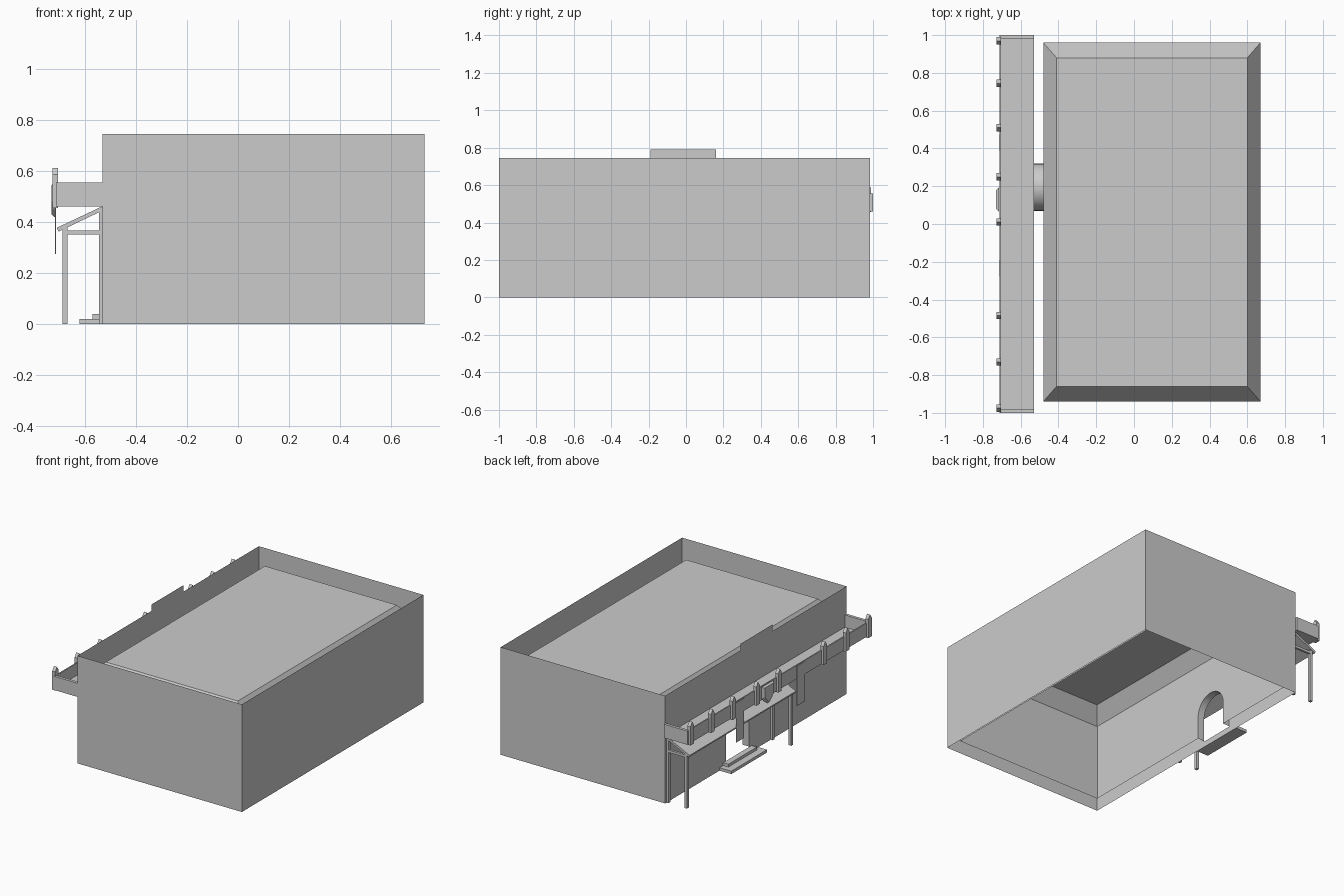
import bpy, bmesh, math

if "Cube" in bpy.data.objects:
    bpy.data.objects.remove(bpy.data.objects["Cube"])

grey = bpy.data.materials.new("plain_grey")
grey.diffuse_color = (0.6, 0.6, 0.6, 1)
grey.use_nodes = True
grey.node_tree.nodes["Principled BSDF"].inputs["Base Color"].default_value = grey.diffuse_color


def mesh_object(name, polys):
    """Object from a list of polygons, each a list of points."""
    bm = bmesh.new()
    for poly in polys:
        bm.faces.new([bm.verts.new(p) for p in poly])
    bmesh.ops.remove_doubles(bm, verts=bm.verts, dist=1e-5)
    bmesh.ops.recalc_face_normals(bm, faces=bm.faces)
    me = bpy.data.meshes.new(name)
    bm.to_mesh(me)
    bm.free()
    me.materials.append(grey)
    ob = bpy.data.objects.new(name, me)
    bpy.context.collection.objects.link(ob)
    return ob


def prism(name, a, b):
    """Solid between two matching outlines."""
    n = len(a)
    sides = [[a[i], a[(i + 1) % n], b[(i + 1) % n], b[i]] for i in range(n)]
    return mesh_object(name, [a, b] + sides)


def prism_y(name, outline, y0, y1):
    return prism(name, [(x, y0, z) for x, z in outline], [(x, y1, z) for x, z in outline])


def prism_x(name, outline, x0, x1):
    return prism(name, [(x0, y, z) for y, z in outline], [(x1, y, z) for y, z in outline])


def box(name, x0, x1, y0, y1, z0, z1):
    return prism_y(name, [(x0, z0), (x1, z0), (x1, z1), (x0, z1)], y0, y1)


X0, X1, Y0, Y1, H = -0.53, 0.73, -1.0, 0.985, 0.745      # outer walls
IX0, IX1, IY0, IY1 = -0.48, 0.67, -0.94, 0.96            # inner shell
IB, IE, IT = 0.045, 0.58, 0.68                           # shell base, eave, top
DY, DR, DS = 0.195, 0.125, 0.205                         # arched doorway


def arch(base):
    pts = [(DY - DR, base)]
    for i in range(17):
        a = math.pi * (1 - i / 16)
        pts.append((DY + DR * math.cos(a), DS + DR * math.sin(a)))
    return pts + [(DY + DR, base)]


# Outer walls: thin sheets, entrance side has the doorway and a raised parapet
entrance = [(Y0, 0)] + arch(0) + [(Y1, 0), (Y1, H), (0.16, H), (0.16, 0.79),
                                  (-0.19, 0.79), (-0.19, H), (Y0, H)]
mesh_object("outer_walls", [
    [(X0, y, z) for y, z in entrance],
    [(X1, Y0, 0), (X1, Y1, 0), (X1, Y1, H), (X1, Y0, H)],
    [(X0, Y0, 0), (X1, Y0, 0), (X1, Y0, H), (X0, Y0, H)],
    [(X0, Y1, 0), (X1, Y1, 0), (X1, Y1, H), (X0, Y1, H)],
])


# Inner shell with chamfered roof
def ring(x0, x1, y0, y1, z):
    return [(x0, y0, z), (x1, y0, z), (x1, y1, z), (x0, y1, z)]


low, eave = ring(IX0, IX1, IY0, IY1, IB), ring(IX0, IX1, IY0, IY1, IE)
top = ring(-0.41, 0.60, -0.86, 0.88, IT)
shell = [top]
for i in range(4):
    j = (i + 1) % 4
    shell.append([eave[i], eave[j], top[j], top[i]])
    if i < 3:
        shell.append([low[i], low[j], eave[j], eave[i]])
shell.append([(IX0, y, z) for y, z in
              [(IY0, IB)] + arch(IB) + [(IY1, IB), (IY1, IE), (IY0, IE)]])
mesh_object("inner_shell_and_roof", shell)

# Vaulted passage joining the doorway through both walls
a = arch(IB)
vault = mesh_object("door_vault", [
    [(X0, *a[i]), (X0, *a[i + 1]), (IX0, *a[i + 1]), (IX0, *a[i])] for i in range(len(a) - 1)])
bpy.context.view_layer.objects.active = vault
vault.select_set(True)
bpy.ops.object.shade_smooth_by_angle()

# Door steps
box("lower_step", -0.62, X0, 0.0, 0.39, 0, 0.02)
box("upper_step", -0.57, X0, 0.04, 0.35, 0.02, 0.04)

# Porch: sloping canopy on posts with tie beams
prism_y("canopy", [(-0.53, 0.445), (-0.53, 0.462), (-0.71, 0.377), (-0.703, 0.362)], -0.19, 0.975)
for y in (-0.18, 0.96):
    box("outer_post", -0.687, -0.667, y - 0.01, y + 0.01, 0, 0.38)
    box("inner_post", -0.545, X0, y - 0.01, y + 0.01, 0, 0.45)
    box("tie_beam", -0.68, -0.54, y - 0.008, y + 0.008, 0.35, 0.367)

# Balcony: floor, front rail and end walls
box("balcony_floor", -0.71, X0, -1.0, 1.0, 0.46, 0.47)
box("balcony_rail", -0.712, -0.704, -1.0, 1.0, 0.46, 0.555)
for y in (-1.0, 0.98):
    box("balcony_end", -0.71, X0, y, y + 0.02, 0.46, 0.555)

# Pointed rail posts
for y in (0.97, 0.745, 0.51, 0.25, 0.01, -0.485, -0.73, -0.975):
    w = 0.019
    prism_x("rail_post", [(y - w, 0.455), (y + w, 0.455), (y + w, 0.585),
                          (y, 0.612), (y - w, 0.585)], -0.727, -0.704)

# Hanging banners and central shield
for y in (0.43, -0.235):
    box("banner", -0.716, -0.713, y - 0.044, y + 0.044, 0.275, 0.55)
prism("shield",
      [(-0.714, 0.13 + dy, z) for dy, z in
       ((-0.065, 0.55), (0.065, 0.55), (0.065, 0.475), (0.04, 0.445), (0, 0.415),
        (-0.04, 0.445), (-0.065, 0.475))],
      [(-0.73, 0.13 + dy, z) for dy, z in
       ((-0.05, 0.545), (0.05, 0.545), (0.05, 0.48), (0.03, 0.455), (0, 0.43),
        (-0.03, 0.455), (-0.05, 0.48))])
